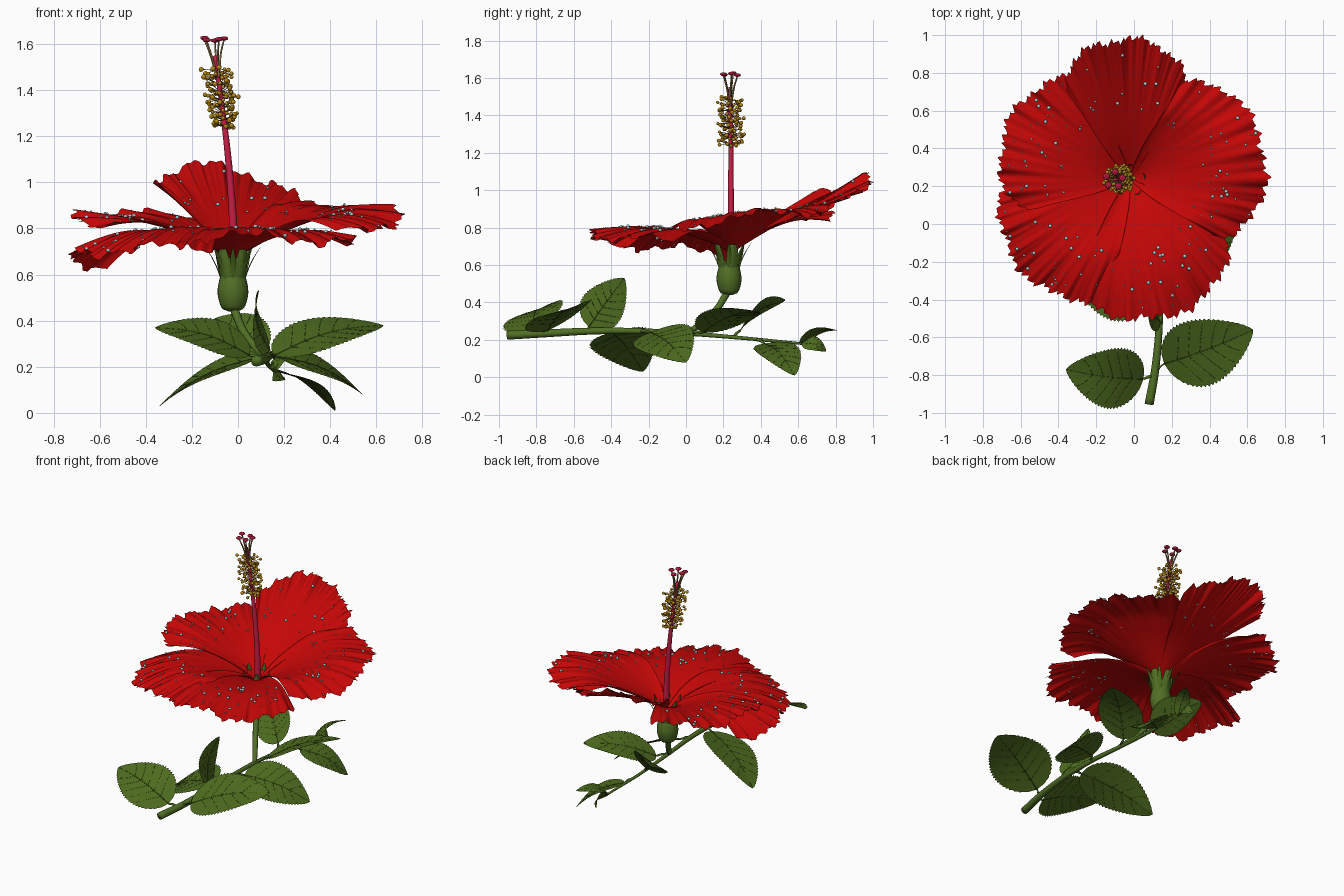
import bpy, bmesh, math, random
from mathutils import Vector

if "Cube" in bpy.data.objects:
    bpy.data.objects.remove(bpy.data.objects["Cube"])

random.seed(4)
V = Vector


def mat(name, r, g, b):
    m = bpy.data.materials.new(name)
    m.diffuse_color = (r, g, b, 1)
    m.use_nodes = True
    m.node_tree.nodes["Principled BSDF"].inputs["Base Color"].default_value = m.diffuse_color
    return m


RED = mat("petal red", .56, .002, .002)
LEAF = mat("leaf green", .075, .148, .013)
VEIN = mat("vein dark green", .05, .10, .009)
STEM = mat("stem green", .082, .16, .018)
PINK = mat("column crimson", .57, .013, .06)
GOLD = mat("pollen gold", .47, .25, .008)
TAN = mat("filament tan", .27, .17, .05)
STIG = mat("stigma dark red", .40, .008, .04)
DEW = mat("dew pale blue", .42, .68, .68)


def finish(name, bm, m):
    me = bpy.data.meshes.new(name)
    bm.to_mesh(me)
    bm.free()
    ob = bpy.data.objects.new(name, me)
    bpy.context.collection.objects.link(ob)
    me.materials.append(m)
    for p in me.polygons:
        p.use_smooth = True
    return ob


def smooth_path(pts, n=6):
    # Catmull-Rom resampling of a short list of points
    p = [V(a) for a in pts]
    p = [p[0] * 2 - p[1]] + p + [p[-1] * 2 - p[-2]]
    out = []
    for i in range(1, len(p) - 2):
        a, b, c, d = p[i - 1:i + 3]
        for k in range(n):
            t = k / n
            out.append(.5 * (2 * b + (c - a) * t + (2 * a - 5 * b + 4 * c - d) * t * t
                             + (3 * b - a - 3 * c + d) * t ** 3))
    return out + [p[-2]]


def tube(bm, pts, r0, r1, sides=8):
    rings = []
    for i, p in enumerate(pts):
        d = (pts[min(i + 1, len(pts) - 1)] - pts[max(i - 1, 0)]).normalized()
        ref = V((1, 0, 0)) if abs(d.x) < .8 else V((0, 1, 0))
        a = d.cross(ref).normalized()
        b = d.cross(a)
        r = r0 + (r1 - r0) * i / (len(pts) - 1)
        rings.append([bm.verts.new(p + r * (a * math.cos(q) + b * math.sin(q)))
                      for q in (2 * math.pi * k / sides for k in range(sides))])
    for A, B in zip(rings, rings[1:]):
        for k in range(sides):
            j = (k + 1) % sides
            bm.faces.new((A[k], A[j], B[j], B[k]))
    bm.faces.new(rings[0][::-1])
    bm.faces.new(rings[-1])


def grid(bm, fn, us, vs):
    g = [[bm.verts.new(fn(u, v)) for v in vs] for u in us]
    for A, B in zip(g, g[1:]):
        for k in range(len(vs) - 1):
            bm.faces.new((A[k], B[k], B[k + 1], A[k + 1]))


def ball(bm, c, r, sub=1, flat=1.0):
    vs = bmesh.ops.create_icosphere(bm, subdivisions=sub, radius=r)["verts"]
    for v in vs:
        v.co.z *= flat
        v.co += c


# ---- leaf blade: pointed oval, toothed margin, folded at the midrib
def blade(base, tip, w, up=(0, 0, 1), fold=.06, arch=.035, power=.72):
    base, tip = V(base), V(tip)
    d = tip - base
    L = d.length
    d.normalize()
    n = V(up)
    n = (n - d * n.dot(d)).normalized()
    side = n.cross(d)

    def P(t, s, tooth=0):
        half = w * max(0, math.sin(math.pi * min(t, 1) ** power)) ** .72 * (1 + tooth)
        h = arch * math.sin(math.pi * t) + fold * abs(s) * half
        h += .004 * math.sin(2 * math.pi * (t * 7 - abs(s) * 2)) * abs(s) * (1 - abs(s))
        return base + d * (L * t) + side * (s * half) + n * h
    return P


def leaf(name, base, tip, w, up=(0, 0, 1), node=None):
    P = blade(base, tip, w, up)
    bm = bmesh.new()
    N = 48

    def fn(t, s):
        tooth = (.05 if round(t * N) % 2 else -.02) if abs(s) > .99 else 0
        return P(t, s, tooth)
    grid(bm, fn, [i / N for i in range(N + 1)], [j / 6 - 1 for j in range(13)])
    finish(name, bm, LEAF)
    # thin midrib, side veins and leaf stalk
    bm = bmesh.new()
    k = min(1, w / .12)
    tube(bm, [P(i / 12, 0) for i in range(13)], .003 * k, .001, 5)
    for i in range(1, 6):
        for sg in (-1, 1):
            t0 = .02 + i * .13
            tube(bm, [P(t0 + .16 * q / 5, sg * .88 * q / 5) for q in range(6)], .0013 * k, .0007, 4)
    finish(name + "_veins", bm, VEIN)
    if node:
        bm = bmesh.new()
        tube(bm, [V(node), (V(node) + V(base)) / 2 + V((0, 0, .006)), V(base)], .009, .006, 7)
        finish(name + "_stalk", bm, STEM)


LEAVES = [
    ((.16, -.74, .25), (.63, -.56, .38), .185, (0, -.33, 1), (.105, -.78, .235)),
    ((.05, -.82, .25), (-.36, -.77, .37), .17, (0, -.38, 1), (.10, -.80, .235)),
    ((.14, -.52, .27), (.09, -.33, .53), .115, (-1, 0, .1), (.135, -.52, .245)),
    ((.09, -.40, .24), (-.34, -.23, .03), .17, (-.2, -.25, 1), (.135, -.42, .245)),
    ((.18, -.19, .24), (.54, 0, .08), .16, (.3, -.3, 1), (.135, -.25, .245)),
    ((.16, .09, .24), (.50, .39, .35), .14, (-.2, .1, 1), (.125, .02, .235)),
    ((.10, .29, .25), (-.10, .53, .41), .12, (-.5, -.35, 1), (.13, .25, .21)),
    ((.17, .42, .18), (.42, .58, .01), .12, (.4, .05, 1), (.14, .38, .20)),
    ((.16, .61, .18), (.26, .81, .25), .045, (-.3, .1, 1), None),
    ((.15, .62, .18), (.15, .75, .14), .045, (.9, 0, .6), None),
]
for i, a in enumerate(LEAVES):
    leaf("leaf_%d" % (i + 1), *a)

# ---- woody stem and flower stalk
bm = bmesh.new()
tube(bm, smooth_path([(.08, -.955, .225), (.115, -.75, .235), (.135, -.5, .247), (.135, -.25, .247),
                      (.125, 0, .235), (.13, .3, .21), (.16, .62, .18)]), .024, .007, 12)
finish("main_stem", bm, STEM)
bm = bmesh.new()
tube(bm, smooth_path([(.125, .0, .235), (.08, .07, .28), (.02, .16, .36), (-.02, .225, .46)]), .014, .019, 10)
finish("flower_stalk", bm, STEM)

# ---- calyx: lathed cup, pointed sepals and narrow bracts
AX = V((-.022, .23, 0))
bm = bmesh.new()
prof = smooth_path([(.018, 0, .44), (.048, 0, .455), (.064, 0, .50), (.066, 0, .54), (.057, 0, .585),
                    (.046, 0, .62)], 4)
grid(bm, lambda u, v: AX + V((prof[u].x * math.cos(v), prof[u].x * math.sin(v), prof[u].z)),
     range(len(prof)), [-2 * math.pi * k / 24 for k in range(25)])
finish("calyx_cup", bm, STEM)


def ray(a, r, z):
    return AX + V((math.cos(a) * r, math.sin(a) * r, z))


bm = bmesh.new()
ts = [i / 14 for i in range(15)]
ss = [j / 3 - 1 for j in range(7)]
for k in range(5):
    a = 2 * math.pi * k / 5 + .3
    grid(bm, blade(ray(a, .052, .56), ray(a, .088, .755), .034, ray(a, 1, 0) - AX, -.35, .004, .6), ts, ss)
finish("sepals", bm, STEM)
bm = bmesh.new()
for k in range(8):
    a = 2 * math.pi * k / 8
    grid(bm, blade(ray(a, .052, .575), ray(a, .12, .72), .014, ray(a, 1, 0) - AX, -.3, -.006), ts, ss)
finish("bracts", bm, LEAF)

# ---- five ruffled petals with dew drops
C = V((-.022, .24, 0))


def petal(ang, L, hw, lift, tilt, dome, droop, ph):
    def P(u, v):
        R = L * (.74 + .26 * math.sqrt(max(0, 1 - v * v)))
        jag = (v * 13 + ph) % 1 * .04 + .014 * math.sin(33 * v + ph) + .018 * math.sin(9 * v + ph)
        R *= 1 - max(0, u - .5) * 2 * (jag - .02)
        a = math.radians(ang + v * hw * (1 + .3 * (1 - u) ** 2))
        z = .67 + .14 * (1 - (1 - u) ** 3) + (lift + tilt * v - dome * (v - .2) ** 2) * u ** 1.5
        z += u ** 4 * (.012 * math.sin(21 * v + ph) + .007 * math.sin(47 * v + 2 * ph)
                       + .022 * math.sin(6 * v + ph))
        z -= droop * max(0, (u - .6) / .4) ** 1.6
        r = .012 + (R - .012) * u
        return C + V((r * math.cos(a), r * math.sin(a), z))
    return P


# name, direction, length, half angle, lift, tilt, dome, tip droop
PETALS = [("back", 93, .74, 33, .26, .0, .13, 0), ("right", 14, .725, 48, .16, .04, .04, .10),
          ("front", 285, .755, 43, .0, -.02, .03, .05), ("left_front", 219, .75, 42, -.01, .03, .02, .10),
          ("left_back", 156, .71, 42, .08, -.02, .02, .03)]
dew = bmesh.new()
for i, (nm, *par) in enumerate(PETALS):
    P = petal(*par, 1.3 * i + .4)
    bm = bmesh.new()
    grid(bm, P, [k / 24 for k in range(25)], [k / 60 - 1 for k in range(121)])
    finish("petal_" + nm, bm, RED)
    for k in range(14 if nm == "back" else 42):
        u, v = random.uniform(.5, .97), random.uniform(-.85, .85)
        ball(dew, P(u, v) + V((0, 0, .004)), random.choice((.004, .005, .007, .0105)), 1, .8)
finish("dew_drops", dew, DEW)

# ---- staminal column with anthers, styles and stigmas
col = smooth_path([(-.02, .24, .70), (-.022, .24, .84), (-.04, .24, 1.08), (-.065, .24, 1.3), (-.10, .235, 1.55)], 8)
bm = bmesh.new()
tube(bm, col, .02, .009, 12)
finish("column", bm, PINK)


def at(z):
    return min(col, key=lambda p: abs(p.z - z))


fil, pol = bmesh.new(), bmesh.new()
for k in range(115):
    z = 1.24 + .25 * k / 114
    a = k * 2.39996
    r = random.uniform(.03, .076)
    p = at(z - .01)
    q = V((p.x + r * math.cos(a), p.y + r * math.sin(a), z + random.uniform(-.012, .015)))
    tube(fil, [p, q], .002, .0016, 4)
    ball(pol, q, random.uniform(.008, .0118), 2)
finish("filaments", fil, TAN)
finish("anthers", pol, GOLD)
sty, stg = bmesh.new(), bmesh.new()
for k in range(5):
    a = 2 * math.pi * k / 5 + .2
    e = V((-.105 + .045 * math.cos(a), .235 + .04 * math.sin(a), 1.615 + .006 * math.sin(3 * a)))
    tube(sty, smooth_path([col[-5], (col[-3] + e) / 2 + V((0, 0, -.005)), e], 4), .005, .004, 6)
    ball(stg, e + V((0, 0, .006)), .019, 2, .5)
finish("styles", sty, TAN)
finish("stigmas", stg, STIG)
